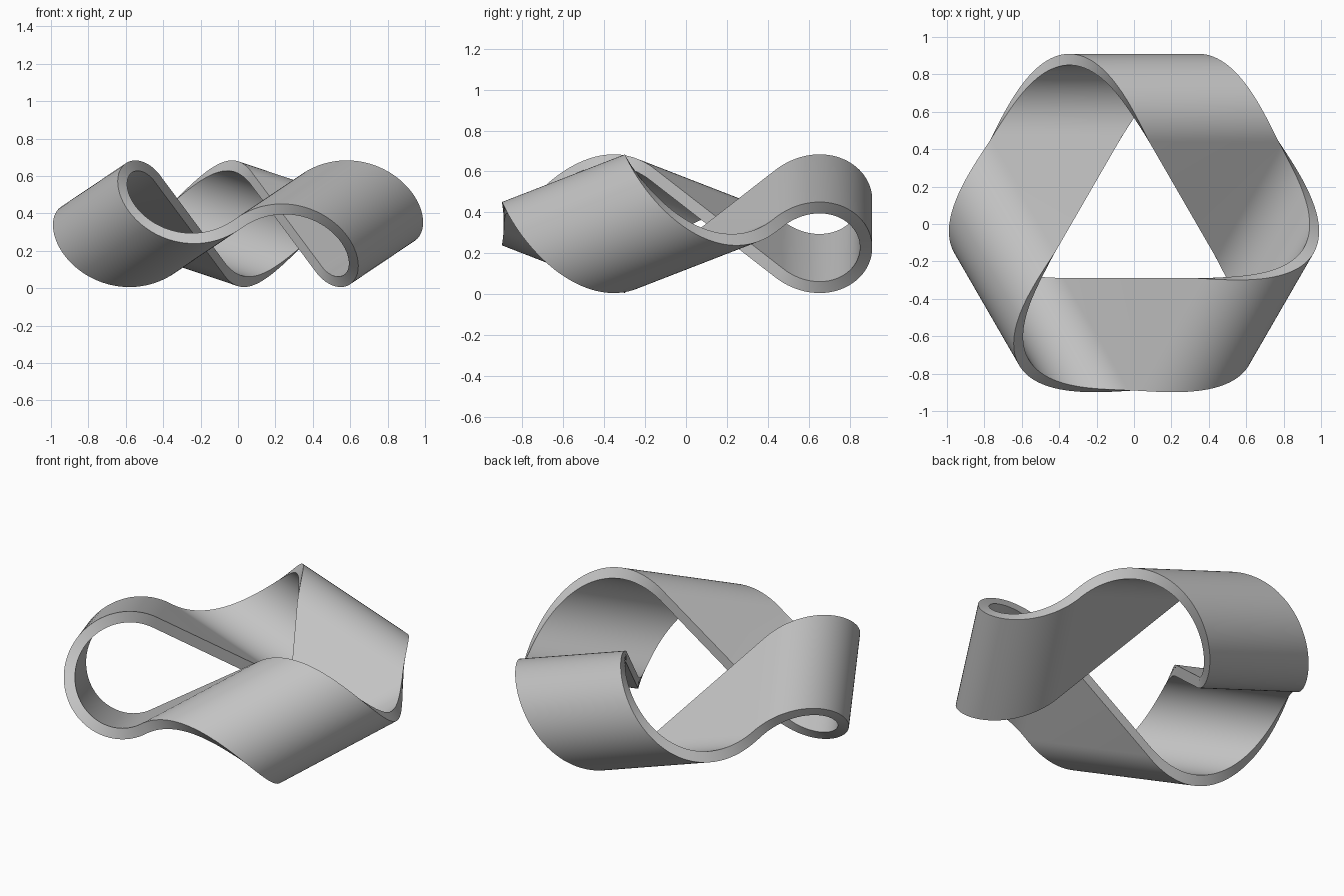
import bpy, bmesh, math
from mathutils import Vector, Matrix

if "Cube" in bpy.data.objects:
    bpy.data.objects.remove(bpy.data.objects["Cube"])

THICK = 0.06           # band thickness
INNER, OUTER = 0.29, 0.89   # distances of the flat band's edges from the centre
MID_Z = 0.345
SLOPE = 0.336          # tilt of each fold's axis
AXIS_Y, RADIUS = 0.593, 0.2866
SEGS = 64

tilt = math.atan(SLOPE)
axis = Vector((math.cos(tilt), 0, -math.sin(tilt)))
out_dir = Vector((0, 1, 0))
up_dir = Vector((math.sin(tilt), 0, math.cos(tilt)))
centre = Vector((0, AXIS_Y, MID_Z))
wrap = math.pi / 2 + math.asin(RADIUS / AXIS_Y)
tangent_y = AXIS_Y + RADIUS * math.cos(wrap)


def edge_offset(dist):
    """Position along the fold axis where a flat band edge meets the fold."""
    xt = (2 * tangent_y - dist) * math.tan(math.pi / 6)
    x = -0.5 * xt + math.cos(math.pi / 6) * dist
    return (x - RADIUS * math.sin(wrap) * math.sin(tilt)) / math.cos(tilt)


s_in, s_out = edge_offset(INNER), edge_offset(OUTER)
half_width = (s_out - s_in) / 2
travel = (s_out + s_in) / 2
# ease the edge so it leaves the fold in line with the flat band
flat_dir = Vector((-0.5, math.sqrt(3) / 2, 2 * SLOPE)).normalized()
c = abs(flat_dir.dot(axis))
end_slope = RADIUS * wrap * c / math.sqrt(1 - c * c)
cubic = (end_slope - travel) / 2
linear = travel - cubic


def polar(dist, degrees):
    a = math.radians(degrees)
    return Vector((dist * math.cos(a), dist * math.sin(a), MID_Z))


def fold_normal(theta):
    return out_dir * math.cos(theta) + up_dir * math.sin(theta)


# cross-rows of one third of the band: flat half, fold, flat half
rows = [(polar(OUTER, 150), polar(INNER, 150), fold_normal(-wrap))]
for i in range(SEGS + 1):
    t = 2 * i / SEGS - 1
    n = fold_normal(t * wrap)
    base = centre + n * RADIUS
    s = linear * t + cubic * t ** 3
    rows.append((base + axis * (s - half_width), base + axis * (s + half_width), n))
rows.append((polar(INNER, 30), polar(OUTER, 30), fold_normal(wrap)))

# three thirds joined into one closed twisted band
bm = bmesh.new()
for k in range(3):
    rot = Matrix.Rotation(k * 2 * math.pi / 3, 4, 'Z')
    rings = []
    for left, right, n in rows:
        h = n * THICK / 2
        rings.append([bm.verts.new(rot @ p) for p in (left + h, right + h, right - h, left - h)])
    for a, b in zip(rings, rings[1:]):
        for j in range(4):
            m = (j + 1) % 4
            bm.faces.new((a[j], a[m], b[m], b[j]))
bmesh.ops.remove_doubles(bm, verts=bm.verts, dist=0.002)
bmesh.ops.recalc_face_normals(bm, faces=bm.faces)

mesh = bpy.data.meshes.new("twisted_band")
bm.to_mesh(mesh)
bm.free()
band = bpy.data.objects.new("twisted_band", mesh)
bpy.context.collection.objects.link(band)

grey = bpy.data.materials.new("light_grey")
grey.diffuse_color = (0.55, 0.55, 0.55, 1)
grey.use_nodes = True
grey.node_tree.nodes["Principled BSDF"].inputs["Base Color"].default_value = grey.diffuse_color
mesh.materials.append(grey)

bpy.context.view_layer.objects.active = band
band.select_set(True)
bpy.ops.object.shade_smooth_by_angle(angle=math.radians(30))
